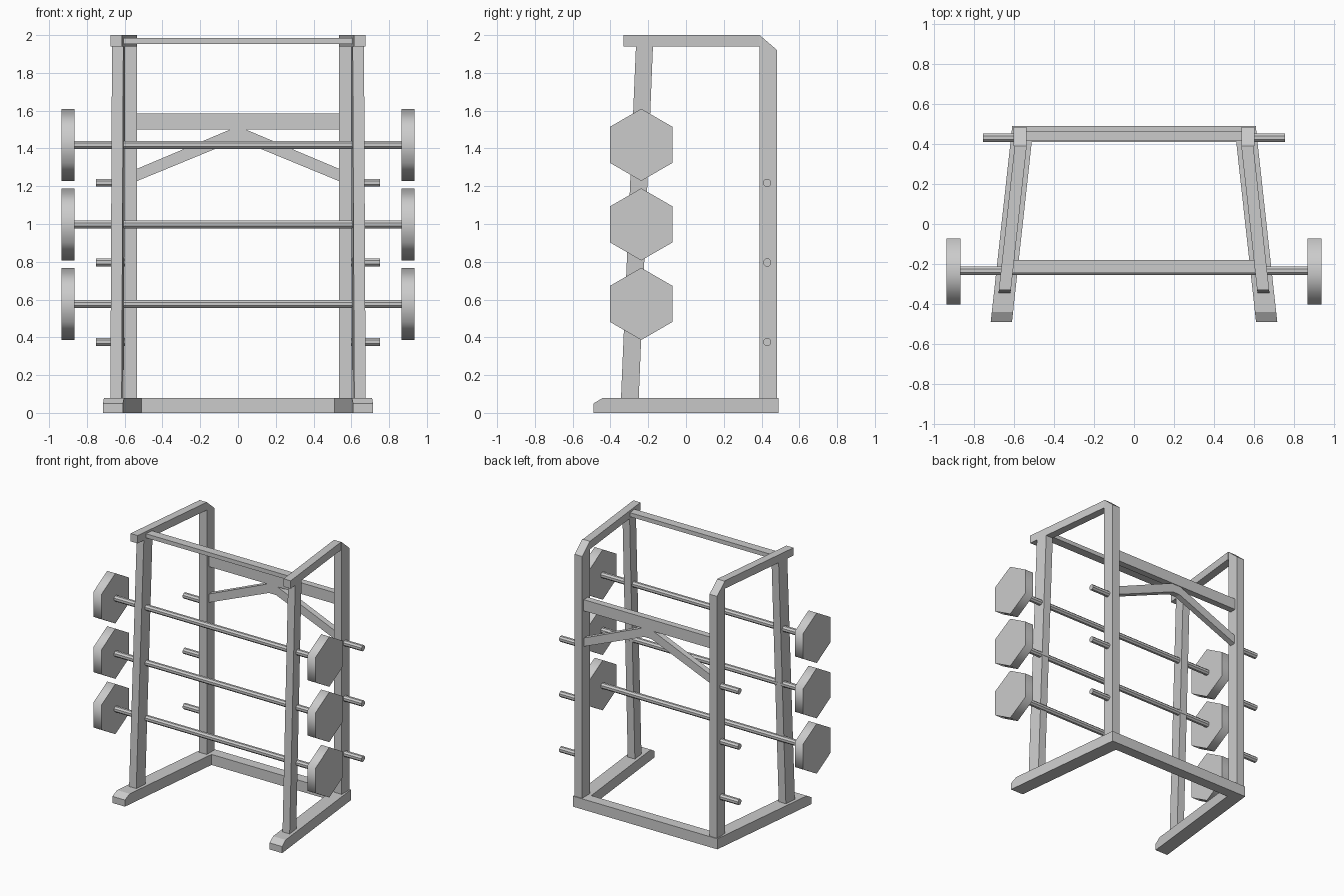
import bpy, bmesh, math

if "Cube" in bpy.data.objects:
    bpy.data.objects.remove(bpy.data.objects["Cube"])

SLOPE = -0.11   # side frames splay outward towards the front


def splay_x(y):
    return 0.608 + SLOPE * y


def finish(name, bm):
    bmesh.ops.recalc_face_normals(bm, faces=bm.faces)
    me = bpy.data.meshes.new(name)
    bm.to_mesh(me)
    bm.free()
    ob = bpy.data.objects.new(name, me)
    bpy.context.collection.objects.link(ob)
    return ob


def prism(name, ring_a, ring_b):
    """Closed solid between two matching outlines."""
    bm = bmesh.new()
    a = [bm.verts.new(p) for p in ring_a]
    b = [bm.verts.new(p) for p in ring_b]
    bm.faces.new(a)
    bm.faces.new(b[::-1])
    n = len(a)
    for i in range(n):
        j = (i + 1) % n
        bm.faces.new((a[i], b[i], b[j], a[j]))
    return finish(name, bm)


def side_part(name, pts, half, centre=splay_x):
    """Side (y, z) profile given thickness in x, built on both sides."""
    for s, tag in ((-1, "left"), (1, "right")):
        prism(f"{name}_{tag}",
              [(s * (centre(y) - half), y, z) for y, z in pts],
              [(s * (centre(y) + half), y, z) for y, z in pts])


def front_part(name, pts, y0, y1):
    """Front (x, z) profile extruded in y."""
    return prism(name, [(x, y0, z) for x, z in pts], [(x, y1, z) for x, z in pts])


def beam(name, half_x, y0, y1, z0, z1):
    return front_part(name, [(-half_x, z0), (half_x, z0), (half_x, z1), (-half_x, z1)], y0, y1)


def x_rod(name, x0, x1, y, z, r, sides, turn):
    """Regular n-gon cylinder running along x."""
    ring = [(y + r * math.cos(turn + i * math.tau / sides),
             z + r * math.sin(turn + i * math.tau / sides)) for i in range(sides)]
    return prism(name, [(x0, *p) for p in ring], [(x1, *p) for p in ring])


# Side frames: floor runners, leaning front posts, top rails, chamfered rear posts
side_part("floor_runner", [(-0.49, 0), (0.49, 0), (0.49, 0.08), (-0.44, 0.08), (-0.49, 0.05)], 0.053)
side_part("front_post", [(-0.344, 0.08), (-0.25, 0.08), (-0.175, 1.94), (-0.265, 1.94)], 0.03)
side_part("top_rail", [(-0.33, 1.94), (0.39, 1.94), (0.39, 2.0), (-0.33, 2.0)], 0.03)
side_part("rear_post", [(0.39, 0.08), (0.483, 0.08), (0.483, 1.92), (0.39, 2.0)], 0.032,
          lambda y: 0.568)

# Cross members
beam("rear_floor_bar", 0.53, 0.41, 0.49, 0, 0.08)
beam("rear_upper_beam", 0.54, 0.415, 0.465, 1.50, 1.585)
beam("front_top_bar", 0.62, -0.245, -0.18, 1.953, 1.984)

# Bent brace under the rear beam
front_part("rear_brace", [(-0.54, 1.225), (-0.03, 1.435), (0.03, 1.435), (0.54, 1.225),
                          (0.54, 1.29), (0.03, 1.505), (-0.03, 1.505), (-0.54, 1.29)],
           0.415, 0.46)

# Barbells with hexagonal plates
for i, z in enumerate((0.577, 0.998, 1.419)):
    x_rod(f"barbell_bar_{i}", -0.87, 0.87, -0.233, z, 0.0225, 8, math.pi / 8)
    for s in (-1, 1):
        plate = x_rod(f"barbell_plate_{i}_{'left' if s < 0 else 'right'}",
                      s * 0.866, s * 0.935, -0.237, z, 0.191, 6, math.pi / 2)
        bpy.ops.object.select_all(action='DESELECT')
        plate.select_set(True)
        bpy.context.view_layer.objects.active = plate
        bpy.ops.object.shade_smooth_by_angle(angle=math.radians(65))

# Plate storage pegs on the rear posts
for i, z in enumerate((0.376, 0.797, 1.218)):
    for s in (-1, 1):
        x_rod(f"storage_peg_{i}_{'left' if s < 0 else 'right'}",
              s * 0.59, s * 0.752, 0.43, z, 0.0225, 8, math.pi / 8)
